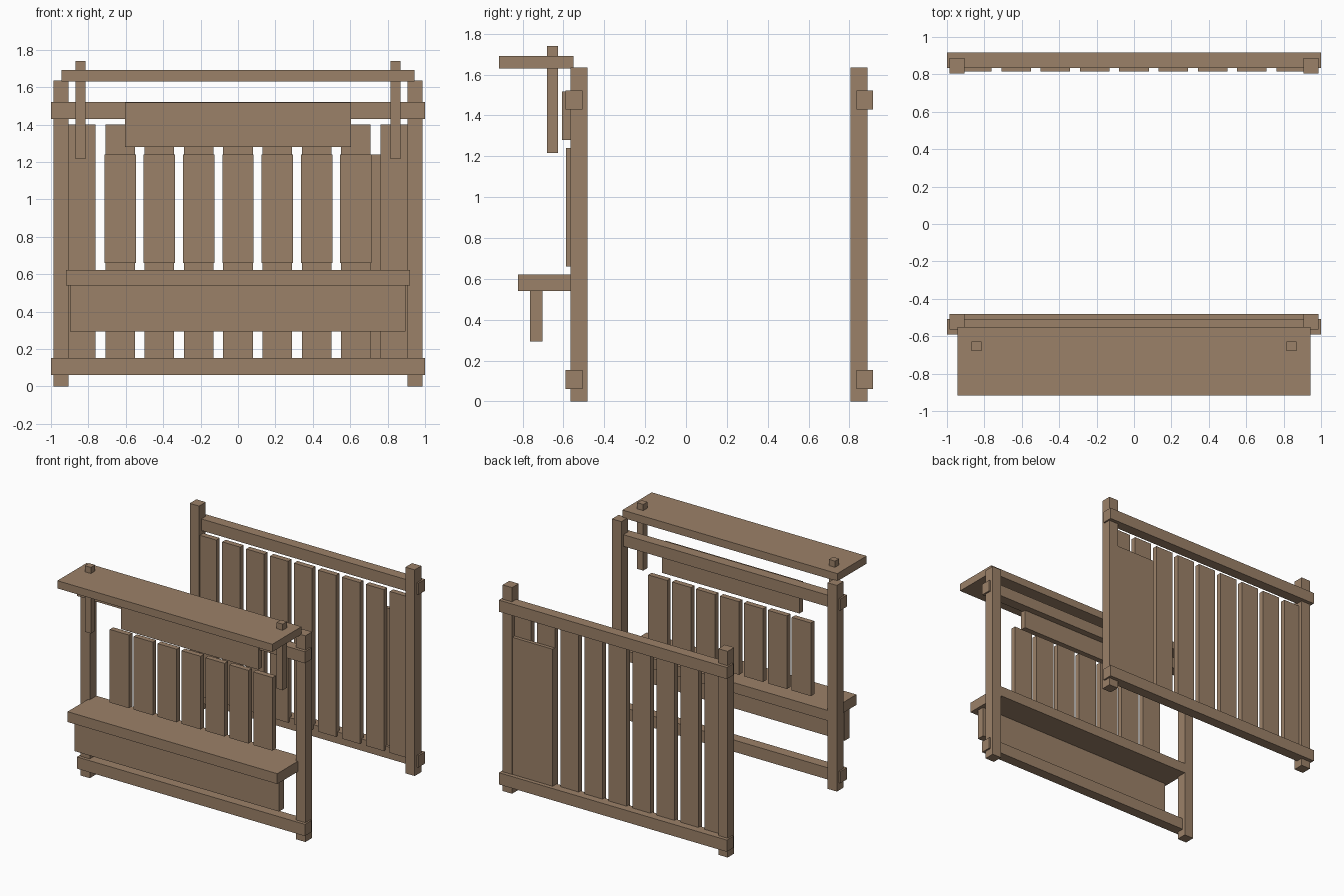
import bpy, bmesh

if "Cube" in bpy.data.objects:
    bpy.data.objects.remove(bpy.data.objects["Cube"])

wood = bpy.data.materials.new("wood")
wood.diffuse_color = (0.33, 0.22, 0.14, 1)
wood.use_nodes = True
wood.node_tree.nodes["Principled BSDF"].inputs["Base Color"].default_value = wood.diffuse_color


def box(name, x, y, z):
    """Box from (min, max) pairs along each axis."""
    bm = bmesh.new()
    bmesh.ops.create_cube(bm, size=1)
    for v in bm.verts:
        v.co = [r[0] if c < 0 else r[1] for c, r in zip(v.co, (x, y, z))]
    me = bpy.data.meshes.new(name)
    bm.to_mesh(me)
    bm.free()
    me.materials.append(wood)
    ob = bpy.data.objects.new(name, me)
    bpy.context.collection.objects.link(ob)
    return ob


def pair(name, x, y, z):
    """Left and right copies of a box."""
    box(name + "_right", x, y, z)
    box(name + "_left", (-x[1], -x[0]), y, z)


# Front and back frames: two posts and two rails each
for side, post_y, rail_y in (("front", (-0.565, -0.482), (-0.59, -0.507)),
                             ("back", (0.805, 0.888), (0.834, 0.917))):
    pair(side + "_post", (0.905, 0.987), post_y, (0, 1.635))
    box(side + "_lower_rail", (-1, 1), rail_y, (0.06, 0.153))
    box(side + "_upper_rail", (-1, 1), rail_y, (1.43, 1.522))

# Back fence slats, with a wide patch board on the outside
for i in range(9):
    cx = (i - 4) * 0.21
    box("back_slat", (cx - 0.079, cx + 0.079), (0.815, 0.858), (0.12, 1.40))
box("patch_board", (0.55, 0.908), (0.855, 0.885), (0.12, 1.24))

# Front backing slats
for i in range(7):
    cx = (i - 3) * 0.21
    box("front_slat", (cx - 0.084, cx + 0.084), (-0.588, -0.545), (0.66, 1.24))

# Counter with apron board
box("counter", (-0.92, 0.92), (-0.822, -0.482), (0.54, 0.622))
box("apron", (-0.897, 0.895), (-0.765, -0.704), (0.293, 0.54))

# Sign board
box("sign_board", (-0.603, 0.603), (-0.607, -0.56), (1.28, 1.517))

# Awning board with hanging pegs
box("awning", (-0.943, 0.943), (-0.917, -0.55), (1.63, 1.691))
pair("awning_peg", (0.815, 0.868), (-0.68, -0.628), (1.215, 1.74))
